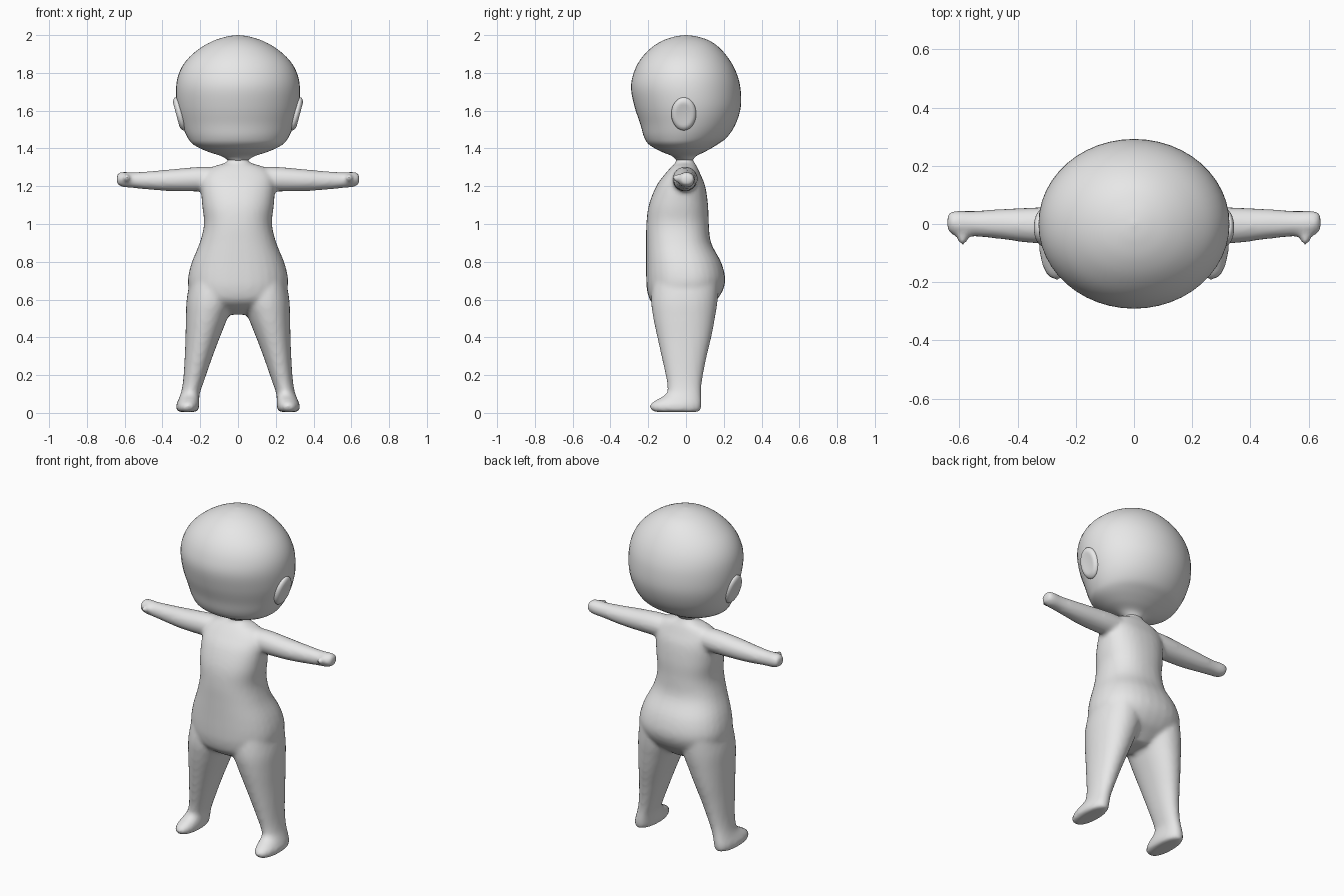
import bpy, bmesh, math
from mathutils import Matrix, Vector

if "Cube" in bpy.data.objects:
    bpy.data.objects.remove(bpy.data.objects["Cube"])

clay = bpy.data.materials.new("light_grey")
clay.diffuse_color = (0.8, 0.8, 0.8, 1)
clay.use_nodes = True
clay.node_tree.nodes["Principled BSDF"].inputs["Base Color"].default_value = clay.diffuse_color


def spline(rows, steps):
    """Catmull-Rom interpolation between section rows."""
    out = []
    for i in range(len(rows) - 1):
        a, b, c, d = (rows[max(0, min(len(rows) - 1, i + k))] for k in (-1, 0, 1, 2))
        for s in range(steps):
            t = s / steps
            out.append([0.5 * (2 * q + (r - p) * t + (2 * p - 5 * q + 4 * r - u) * t * t
                               + (3 * q - p - 3 * r + u) * t ** 3)
                        for p, q, r, u in zip(a, b, c, d)])
    return out + [list(rows[-1])]


def loft(bm, rows, axis="z", power=2.0, segs=32, steps=4, mirror=False):
    """Rows: position, min and max of first side, min and max of second side."""
    for side in ((1, -1) if mirror else (1,)):
        rings = []
        for p, a0, a1, b0, b1 in spline(rows, steps):
            ring = []
            for k in range(segs):
                t = 2 * math.pi * k / segs
                c, s = math.cos(t), math.sin(t)
                u = (a0 + a1) / 2 + (a1 - a0) / 2 * math.copysign(abs(c) ** (2 / power), c)
                v = (b0 + b1) / 2 + (b1 - b0) / 2 * math.copysign(abs(s) ** (2 / power), s)
                co = (u, v, p) if axis == "z" else (p, u, v)
                ring.append(bm.verts.new((co[0] * side, co[1], co[2])))
            rings.append(ring)
        faces = [bm.faces.new(rings[0]), bm.faces.new(rings[-1])]
        for r, q in zip(rings, rings[1:]):
            for k in range(segs):
                n = (k + 1) % segs
                faces.append(bm.faces.new((r[k], r[n], q[n], q[k])))
        bmesh.ops.recalc_face_normals(bm, faces=faces)


def ellipsoid(bm, loc, size, rot=Matrix()):
    m = Matrix.Translation(loc) @ rot @ Matrix.Diagonal((*size, 1))
    return bmesh.ops.create_uvsphere(bm, u_segments=32, v_segments=20, radius=1, matrix=m)["verts"]


def finish(bm, name):
    mesh = bpy.data.meshes.new(name)
    bm.to_mesh(mesh)
    bm.free()
    mesh.materials.append(clay)
    mesh.shade_smooth()
    ob = bpy.data.objects.new(name, mesh)
    bpy.context.collection.objects.link(ob)
    return ob


# Body: torso, legs, arms and thumbs fused into one skin
bm = bmesh.new()
torso = [(0.52, -.07, .07, -.07, .07), (0.56, -.17, .17, -.15, .12), (0.60, -.24, .24, -.192, .165),
         (0.66, -.262, .262, -.208, .20), (0.72, -.264, .264, -.211, .207), (0.80, -.244, .244, -.211, .185),
         (0.90, -.203, .203, -.211, .133), (1.00, -.18, .18, -.21, .121), (1.10, -.19, .19, -.197, .117),
         (1.20, -.195, .195, -.158, .102), (1.26, -.185, .185, -.115, .078), (1.30, -.14, .14, -.08, .06),
         (1.325, -.065, .065, -.055, .045), (1.345, -.05, .05, -.05, .035), (1.40, -.05, .05, -.05, .035)]
loft(bm, torso, power=2.3)

leg = [(0.005, .22, .318, -.165, .07), (0.02, .208, .326, -.19, .08), (0.045, .205, .326, -.19, .083),
       (0.07, .205, .316, -.155, .083), (0.10, .203, .304, -.105, .081), (0.14, .190, .295, -.098, .082),
       (0.20, .169, .288, -.108, .09), (0.30, .134, .282, -.13, .11), (0.40, .096, .278, -.152, .134),
       (0.50, .056, .276, -.173, .153), (0.60, .02, .272, -.185, .168), (0.72, .03, .25, -.17, .17)]
loft(bm, leg, power=2.15, mirror=True)

arm = [(0.10, -.07, .06, 1.175, 1.30), (0.20, -.072, .062, 1.172, 1.303), (0.35, -.066, .057, 1.174, 1.29),
       (0.45, -.053, .052, 1.180, 1.281), (0.55, -.043, .046, 1.190, 1.274), (0.60, -.04, .047, 1.194, 1.276),
       (0.63, -.034, .044, 1.203, 1.272), (0.642, -.02, .03, 1.216, 1.258)]
loft(bm, arm, axis="x", mirror=True)
for s in (1, -1):
    ellipsoid(bm, (s * .59, -.04, 1.243), (.02, .034, .022))
body = finish(bm, "body")
remesh = body.modifiers.new("fuse", "REMESH")
remesh.mode = "VOXEL"
remesh.voxel_size = 0.012
remesh.use_smooth_shade = True
smooth = body.modifiers.new("soften", "SMOOTH")
smooth.factor = 0.5
smooth.iterations = 6

# Head: large rounded skull tapering to the neck
bm = bmesh.new()
head = [(1.335, -.05, .05, -.05, .035), (1.36, -.09, .09, -.075, .055), (1.385, -.165, .165, -.135, .105),
        (1.42, -.235, .235, -.195, .165), (1.46, -.268, .268, -.222, .218), (1.53, -.298, .298, -.242, .263),
        (1.62, -.322, .322, -.272, .29), (1.72, -.328, .328, -.291, .288), (1.80, -.312, .312, -.277, .267),
        (1.87, -.27, .27, -.242, .23), (1.93, -.202, .202, -.187, .18), (1.97, -.13, .13, -.125, .125),
        (1.992, -.06, .06, -.06, .06), (2.0, -.005, .005, -.005, .005)]
loft(bm, head, segs=48, steps=5)
finish(bm, "head")

# Ears: tilted flat ovals with a shallow dish on the outer face
for s, name in ((1, "ear_left"), (-1, "ear_right")):
    bm = bmesh.new()
    ellipsoid(bm, (0, 0, 0), (.028, .066, .09))
    for v in bm.verts:
        r = math.hypot(v.co.y / .066, v.co.z / .09)
        if r < .75 and v.co.x * s > 0:
            v.co.x -= s * .012 * (1 - (r / .75) ** 2)
    bm.transform(Matrix.Translation((s * .309, -.012, 1.583)) @ Matrix.Rotation(s * math.radians(15), 4, "Y"))
    finish(bm, name)
